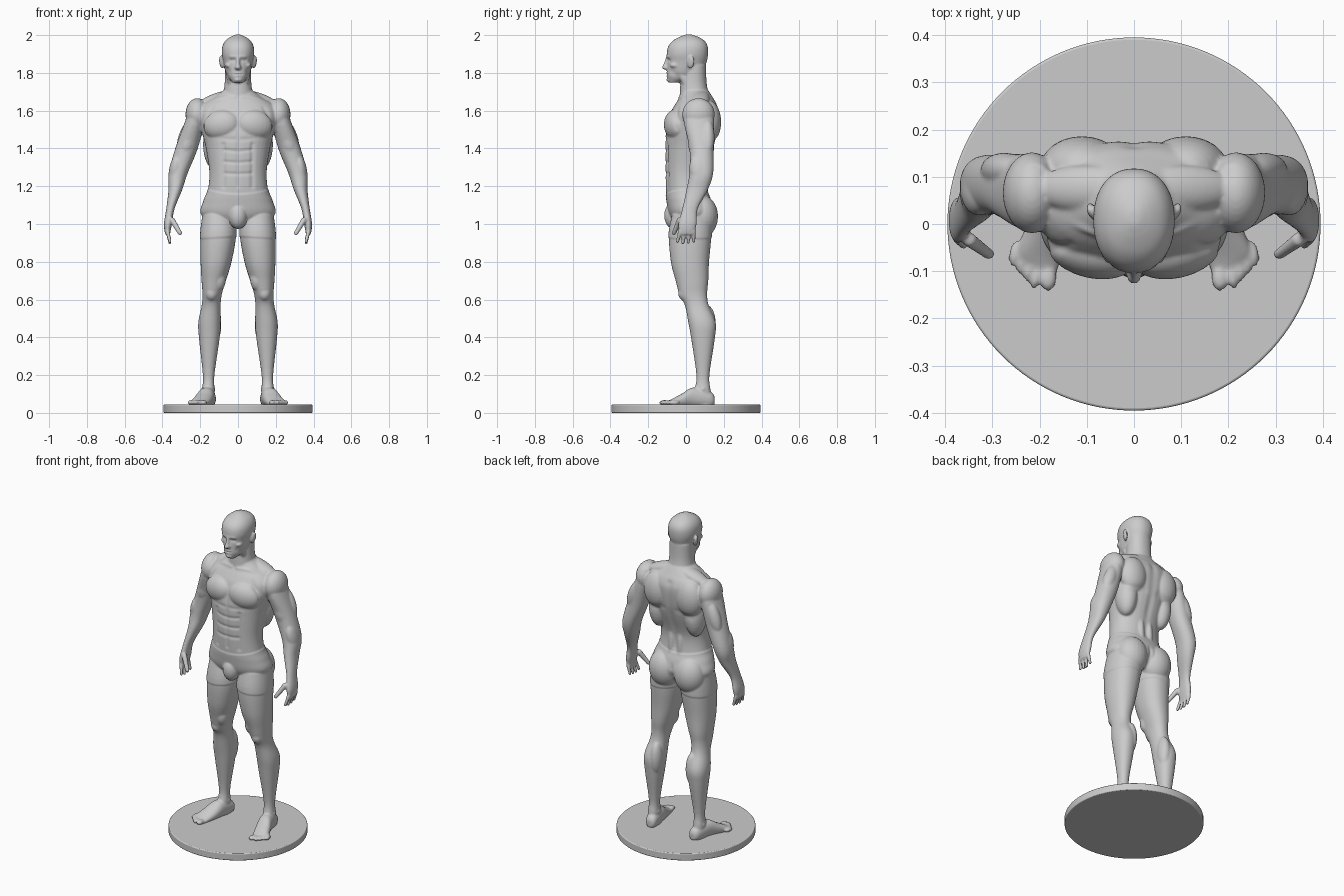
import bpy, bmesh, math
from mathutils import Matrix, Vector, Euler, kdtree
from mathutils.geometry import intersect_point_line

bm = bmesh.new()


def spline(rows, n=5):
    """Catmull-Rom interpolation of section rows."""
    out, m = [], len(rows) - 1
    for i in range(m):
        a, b, c, d = rows[max(i - 1, 0)], rows[i], rows[i + 1], rows[min(i + 2, m)]
        for k in range(n):
            t = k / n
            out.append([q + 0.5 * t * (r - p + t * (2 * p - 5 * q + 4 * r - s + t * (3 * (q - r) + s - p)))
                        for p, q, r, s in zip(a, b, c, d)])
    return out + [list(rows[-1])]


def loft(rows, axis='z', power=2.2, seg=40):
    """Closed skin over sections (t, u_min, u_max, v_min, v_max) or, centred, (t, half_width, v_min, v_max)."""
    rings = []
    for row in spline(rows):
        t, u0, u1, v0, v1 = row if len(row) == 5 else (row[0], -row[1], *row[1:])
        ring = []
        for k in range(seg):
            a = math.tau * k / seg
            c, s = math.cos(a), math.sin(a)
            u = (u0 + u1) / 2 + (u1 - u0) / 2 * math.copysign(abs(c) ** (2 / power), c)
            v = (v0 + v1) / 2 + (v1 - v0) / 2 * math.copysign(abs(s) ** (2 / power), s)
            ring.append(bm.verts.new((u, v, t) if axis == 'z' else (u, t, v)))
        rings.append(ring)
    for r0, r1 in zip(rings, rings[1:]):
        for k in range(seg):
            j = (k + 1) % seg
            bm.faces.new((r0[k], r0[j], r1[j], r1[k]))
    bm.faces.new(rings[0])
    bm.faces.new(rings[-1])


def ball(center, radii, rot=(0, 0, 0)):
    m = Matrix.Translation(center) @ Euler(rot).to_matrix().to_4x4() @ Matrix.Diagonal((*radii, 1))
    bmesh.ops.create_uvsphere(bm, u_segments=24, v_segments=16, radius=1, matrix=m)


def finger(base, tip, radius):
    """Row of shrinking balls from knuckle to fingertip."""
    for k in range(13):
        r = radius * (1 - .02 * k)
        ball(Vector(base).lerp(Vector(tip), k / 12), (r, r, r))


# leg
loft([(1.05, .02, .185, -.07, .13), (.94, .01, .198, -.09, .134), (.80, .034, .198, -.08, .122),
      (.70, .064, .193, -.055, .118), (.63, .085, .188, -.036, .112), (.57, .092, .192, -.006, .12),
      (.48, .091, .21, .012, .157), (.39, .098, .206, .028, .152), (.20, .125, .186, .055, .124),
      (.12, .124, .19, .045, .13), (.035, .125, .188, .04, .138)])
ball((.14, -.008, .635), (.034, .034, .042))
ball((.102, -.01, .71), (.038, .042, .065))
ball((.124, .112, .47), (.036, .046, .1))
ball((.157, .09, .125), (.038, .022, .022))
ball((.087, .083, 1.04), (.092, .083, .11))

# foot and toes
loft([(.152, .135, .165, .045, .085), (.13, .117, .185, .032, .112), (.04, .124, .21, .03, .135),
      (-.02, .137, .235, .03, .103), (-.07, .154, .25, .03, .076), (-.108, .165, .215, .035, .058)], axis='y')
ball((.182, -.114, .054), (.018, .028, .014))
for k in range(4):
    ball((.207 + .015 * k, -.11 + .016 * k, .054), (.012, .028, .013), (0, 0, .2))

# arm and palm
loft([(1.64, .17, .25, .01, .13), (1.55, .175, .278, -.012, .148), (1.40, .213, .332, .018, .146),
      (1.27, .266, .367, .018, .144), (1.18, .296, .368, .002, .115), (1.08, .336, .38, -.02, .062),
      (1.0, .35, .392, -.04, .056), (.945, .36, .386, -.034, .042)])
ball((.216, .066, 1.58), (.062, .086, .086))
ball((.262, .05, 1.44), (.042, .04, .09), (0, -.33, 0))
ball((.275, .115, 1.46), (.04, .036, .1), (0, -.33, 0))
ball((.333, .07, 1.28), (.033, .05, .09), (.2, -.15, 0))

# fingers and thumb
for k in range(4):
    finger((.373, -.031 + .024 * k, .96), (.36, -.046 + .029 * k, .898 + .006 * abs(k - 1.3)), .0115)
finger((.348, -.034, 1.02), (.307, -.064, .952), .0155)

# chest, shoulder blade, trapezius, flank, neck muscle, lower back
ball((.088, -.055, 1.525), (.1, .06, .08), (0, .15, .22))
ball((.11, .12, 1.54), (.088, .066, .115))
ball((.1, .075, 1.663), (.118, .05, .034), (0, .3, 0))
ball((.125, .08, 1.42), (.06, .07, .13))
ball((.036, .01, 1.73), (.017, .022, .085), (.5, .25, 0))
ball((.028, .082, 1.2), (.03, .035, .14))

# ear, eye, cheekbone
ball((.088, .026, 1.856), (.01, .019, .035), (-.2, .12, -.35))
ball((.032, -.075, 1.863), (.014, .0135, .0125))
ball((.05, -.058, 1.84), (.02, .027, .014))

# copy the finished half to the other side
geom = bmesh.ops.duplicate(bm, geom=bm.verts[:] + bm.edges[:] + bm.faces[:])['geom']
bmesh.ops.scale(bm, vec=(-1, 1, 1), verts=[g for g in geom if isinstance(g, bmesh.types.BMVert)])

# torso, pelvis, neck
loft([(.985, .1, -.045, .1), (1.05, .192, -.085, .145), (1.12, .181, -.1, .132), (1.18, .159, -.106, .112),
      (1.28, .152, -.109, .109), (1.40, .17, -.11, .145), (1.48, .189, -.107, .165), (1.58, .212, -.085, .176),
      (1.63, .19, -.06, .165), (1.67, .13, -.035, .142), (1.705, .08, -.025, .12)])
ball((0, -.065, 1.045), (.046, .047, .068))
loft([(1.65, .085, -.035, .13), (1.74, .071, -.03, .11), (1.84, .068, -.02, .106)])
# head
loft([(1.748, .028, -.092, -.04), (1.785, .058, -.101, .05), (1.82, .07, -.1, .092), (1.86, .078, -.099, .11),
      (1.90, .086, -.102, .117), (1.94, .083, -.094, .115), (1.97, .067, -.07, .098), (1.99, .041, -.036, .066),
      (2.003, .012, -.002, .03)])
# nose, brow, lips, chin
loft([(1.89, .009, -.104, -.06), (1.85, .011, -.118, -.06), (1.828, .018, -.128, -.06), (1.817, .014, -.114, -.06)])
ball((0, -.083, 1.886), (.05, .022, .009))
for z in (1.798, 1.786):
    ball((0, -.09, z), (.023, .015, .007))
ball((0, -.082, 1.764), (.025, .022, .014))

# fuse everything into one skin
bmesh.ops.recalc_face_normals(bm, faces=bm.faces[:])
mesh = bpy.data.meshes.new("body")
bm.to_mesh(mesh)
bm.free()
body = bpy.data.objects.new("body", mesh)
bpy.context.collection.objects.link(body)
rem = body.modifiers.new("fuse", 'REMESH')
rem.mode, rem.voxel_size = 'VOXEL', .0054
smo = body.modifiers.new("soften", 'SMOOTH')
smo.factor, smo.iterations = .5, 5
dg = bpy.context.evaluated_depsgraph_get()
skin = bpy.data.meshes.new_from_object(body.evaluated_get(dg))
body.modifiers.clear()
body.data = skin
tree = kdtree.KDTree(len(skin.vertices))
for v in skin.vertices:
    tree.insert(v.co, v.index)
tree.balance()
normals = [v.normal.copy() for v in skin.vertices]
push = [0.0] * len(normals)


def groove(a, b, r, depth):
    """Mirrored sculpt stroke from a to b; negative depth raises a ridge."""
    for side in (1, -1):
        p, q = Vector((a[0] * side, *a[1:])), Vector((b[0] * side, *b[1:]))
        for co, i, _ in tree.find_range((p + q) / 2, (p - q).length / 2 + 2.5 * r):
            t = intersect_point_line(co, p, q)[1]
            d = (co - p.lerp(q, min(1, max(0, t)))).length
            push[i] -= depth * math.exp(-(d / r) ** 2)


# belly and chest
groove((0, -.11, 1.2), (0, -.11, 1.6), .01, .002)
groove((.077, -.1, 1.2), (.077, -.1, 1.42), .012, .005)
for k in range(3):
    groove((.01, -.11, 1.265 + .06 * k), (.07, -.1, 1.268 + .062 * k), .009, .004)
groove((.02, -.115, 1.448), (.14, -.1, 1.455), .012, .004)
groove((.19, -.05, 1.5), (.14, -.05, 1.62), .013, .005)
groove((.02, -.03, 1.668), (.17, 0, 1.668), .011, -.005)
# spine, buttocks
groove((0, .11, 1.2), (0, .17, 1.62), .02, .003)
groove((0, .15, 1.1), (0, .13, .96), .012, .004)
groove((.05, .17, 1.45), (.15, .165, 1.43), .02, .005)
# eye sockets, mouth, cheeks
groove((.022, -.1, 1.867), (.042, -.09, 1.865), .009, .006)
groove((0, -.104, 1.792), (.021, -.098, 1.792), .004, .003)
groove((.05, -.075, 1.805), (.055, -.05, 1.79), .018, .004)

# shorts: slight thickness between waistband and hems
for v in skin.vertices:
    x, y, z = v.co
    if abs(x) < .26 and .9 < z < 1.22:
        top = 1.163 + .9 * x * x + .08 * max(0, y)
        edge = min(top - z, z - (.93 - .06 * abs(x)))
        push[v.index] += .0035 * min(1, max(0, edge / .007))
for v, n, d in zip(skin.vertices, normals, push):
    v.co += n * d
skin.shade_smooth()

# round base
bpy.ops.mesh.primitive_cylinder_add(vertices=128, radius=.395, depth=.044, location=(0, 0, .022))
base = bpy.context.object
base.name = "round_base"
bev = base.modifiers.new("rim", 'BEVEL')
bev.width, bev.segments, bev.limit_method = .005, 3, 'ANGLE'
bpy.ops.object.shade_smooth_by_angle()
